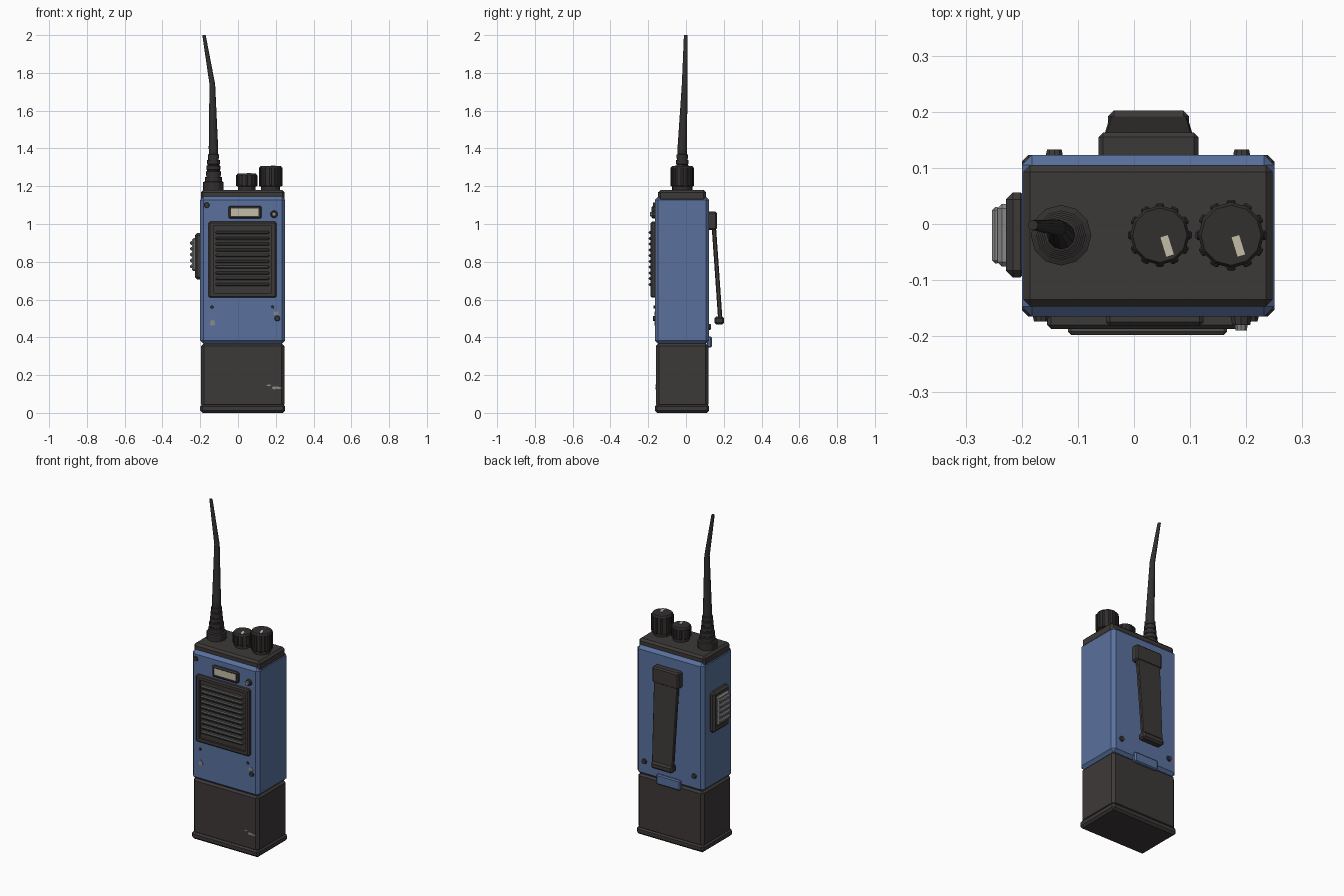
import bpy, bmesh, math, random
from mathutils import Matrix, Vector

old = bpy.data.objects.get("Cube")
if old:
    bpy.data.objects.remove(old)
random.seed(4)


def material(name, r, g, b):
    m = bpy.data.materials.new(name)
    m.use_nodes = True
    m.diffuse_color = (r, g, b, 1)
    bsdf = next(n for n in m.node_tree.nodes if n.type == 'BSDF_PRINCIPLED')
    bsdf.inputs["Base Color"].default_value = (r, g, b, 1)
    bsdf.inputs["Roughness"].default_value = 0.6
    return m


BLUE = material("blue casing", 0.1, 0.165, 0.34)
DARK = material("dark plastic", 0.046, 0.041, 0.039)
RUBBER = material("black rubber", 0.032, 0.029, 0.028)
SLAT = material("slat grey", 0.085, 0.083, 0.082)
GREY = material("worn grey", 0.25, 0.25, 0.25)
CREAM = material("cream", 0.55, 0.51, 0.39)


def finish(name, bm, mat):
    bmesh.ops.recalc_face_normals(bm, faces=bm.faces)
    mesh = bpy.data.meshes.new(name)
    bm.to_mesh(mesh)
    bm.free()
    mesh.materials.append(mat)
    ob = bpy.data.objects.new(name, mesh)
    bpy.context.collection.objects.link(ob)
    return ob


def box_mesh(x, y, z, bevel=0.0):
    """Chamfered box from (low, high) ranges."""
    bm = bmesh.new()
    bmesh.ops.create_cube(bm, size=1)
    for v in bm.verts:
        v.co = Vector([(a + b) / 2 + c * (b - a) for (a, b), c in zip((x, y, z), v.co)])
    if bevel:
        bmesh.ops.bevel(bm, geom=bm.edges[:], offset=bevel, segments=1, affect='EDGES')
    return bm


def box(name, x, y, z, mat, bevel=0.0):
    return finish(name, box_mesh(x, y, z, bevel), mat)


def recessed_frame(name, x, y, z, border, depth):
    """Chamfered box whose front face is inset and pushed back."""
    bm = box_mesh(x, y, z, 0.007)
    front = min(bm.faces, key=lambda f: f.calc_center_median().y)
    bmesh.ops.inset_individual(bm, faces=[front], thickness=border)
    pit = bmesh.ops.extrude_face_region(bm, geom=[front])["geom"]
    verts = [g for g in pit if isinstance(g, bmesh.types.BMVert)]
    bmesh.ops.translate(bm, verts=verts, vec=(0, depth, 0))
    if front.is_valid:
        bm.faces.remove(front)
    return finish(name, bm, DARK)


def loft(name, rings, mat, sides=12):
    """Tube through (x, y, z, radius) rings, closed at both ends."""
    bm = bmesh.new()
    loops = []
    for x, y, z, r in rings:
        loops.append([bm.verts.new((x + r * math.cos(a), y + r * math.sin(a), z))
                      for a in (math.tau * i / sides for i in range(sides))])
    for lo, hi in zip(loops, loops[1:]):
        for i in range(sides):
            j = (i + 1) % sides
            bm.faces.new((lo[i], lo[j], hi[j], hi[i]))
    bm.faces.new(loops[0])
    bm.faces.new(loops[-1])
    return finish(name, bm, mat)


def stud(name, x, z, r, y0, y1, mat, sides=10):
    """Short round stud along y, narrowed at its outer end y1."""
    bm = bmesh.new()
    bmesh.ops.create_cone(bm, cap_ends=True, segments=sides, radius1=r, radius2=r * 0.8,
                          depth=abs(y1 - y0))
    turn = math.pi / 2 if y1 < y0 else -math.pi / 2
    bm.transform(Matrix.Translation((x, (y0 + y1) / 2, z)) @ Matrix.Rotation(turn, 4, 'X'))
    return finish(name, bm, mat)


def chip(name, x, y, z, w, h):
    """Ragged thin patch of worn paint."""
    bm = bmesh.new()
    pts = []
    for i in range(9):
        a, s = math.tau * i / 9, random.uniform(0.5, 1.0) / 2
        pts.append(bm.verts.new((x + w * s * math.cos(a), y, z + h * s * math.sin(a))))
    face = bm.faces.new(pts)
    top = bmesh.ops.extrude_face_region(bm, geom=[face])["geom"]
    bmesh.ops.translate(bm, verts=[g for g in top if isinstance(g, bmesh.types.BMVert)],
                        vec=(0, -0.003, 0))
    return finish(name, bm, GREY)


# Casing, top cap and battery
box("casing", (-0.2, 0.25), (-0.165, 0.123), (0.365, 1.145), BLUE, 0.018)
box("top_cap", (-0.197, 0.247), (-0.147, 0.105), (1.12, 1.18), DARK, 0.012)
box("battery", (-0.195, 0.245), (-0.159, 0.118), (0.03, 0.37), DARK, 0.015)
box("battery_foot", (-0.2, 0.25), (-0.165, 0.123), (0, 0.045), DARK, 0.012)
box("battery_latch", (-0.055, 0.105), (0.11, 0.137), (0.345, 0.405), BLUE, 0.006)

# Speaker grille
recessed_frame("speaker_frame", (-0.155, 0.203), (-0.187, -0.15), (0.61, 1.013), 0.025, 0.012)
for i in range(10):
    z = 0.68 + i * 0.0305
    box(f"speaker_slat_{i + 1}", (-0.118, 0.166), (-0.198, -0.172), (z - 0.008, z + 0.008),
        SLAT, 0.006)

# Display and indicator lamp
recessed_frame("display_frame", (-0.05, 0.124), (-0.182, -0.15), (1.028, 1.096), 0.007, 0.006)
box("display", (-0.036, 0.108), (-0.179, -0.17), (1.042, 1.082), CREAM)
stud("lamp_bezel", 0.191, 1.052, 0.021, -0.16, -0.18, DARK)
stud("lamp", 0.191, 1.052, 0.013, -0.175, -0.19, GREY)

# Screws and microphone holes
for n, x, z, r in (("upper", -0.166, 1.1, 0.016), ("lower", 0.208, 0.5, 0.016)):
    stud(f"front_screw_{n}", x, z, r, -0.16, -0.174, DARK)
for n, x in (("right", -0.138), ("left", 0.182)):
    stud(f"front_pin_{n}", x, 0.56, 0.009, -0.16, -0.171, DARK)
for n, x in (("right", -0.142), ("left", 0.192)):
    stud(f"back_screw_{n}", x, 0.455, 0.017, 0.118, 0.133, DARK)

# Talk button on the side
box("button_base", (-0.228, -0.19), (-0.095, 0.056), (0.707, 0.952), DARK, 0.012)
box("talk_button", (-0.243, -0.22), (-0.076, 0.036), (0.75, 0.925), GREY, 0.008)
for i in range(5):
    z = 0.776 + i * 0.031
    box(f"button_rib_{i + 1}", (-0.253, -0.238), (-0.07, 0.03), (z - 0.01, z + 0.01), GREY, 0.005)

# Antenna with ribbed boot and bent tip
boot = [(0.054, 1.17), (0.054, 1.222), (0.044, 1.226)]
for i in range(5):
    r, z = 0.044 - i * 0.0035, 1.228 + i * 0.03
    boot += [(r, z), (r, z + 0.02), (r - 0.006, z + 0.022), (r - 0.006, z + 0.028)]
rings = [(-0.13, -0.02, z, r) for r, z in boot]
rings += [(-0.13, -0.02, 1.4, 0.025), (-0.136, -0.007, 1.74, 0.015),
          (-0.18, -0.002, 2.0, 0.009)]
loft("antenna", rings, RUBBER)


# Fluted control knobs with pointer marks
def knob(name, x, y, r, top):
    loft(f"{name}_core", [(x, y, 1.17, r * 0.8), (x, y, 1.198, r * 0.8), (x, y, 1.2, r * 0.93),
                          (x, y, top - 0.008, r * 0.93), (x, y, top, r * 0.85)], RUBBER)
    for i in range(12):
        bm = box_mesh((r * 0.8, r), (-r * 0.13, r * 0.13), (1.2, top - 0.008), 0.003)
        bm.transform(Matrix.Translation((x, y, 0)) @ Matrix.Rotation(math.tau * i / 12, 4, 'Z'))
        finish(f"{name}_rib_{i + 1}", bm, RUBBER)
    bm = box_mesh((-0.007, 0.007), (-0.018, 0.018), (top - 0.002, top + 0.002))
    bm.transform(Matrix.Translation((x + 0.013, y - 0.019, 0)) @ Matrix.Rotation(0.3, 4, 'Z'))
    finish(f"{name}_pointer", bm, CREAM)


knob("volume_knob", 0.173, -0.02, 0.063, 1.308)
knob("channel_knob", 0.046, -0.02, 0.057, 1.268)

# Belt clip: mount, leaning tapered strip, lip
box("clip_mount", (-0.063, 0.115), (0.11, 0.163), (0.968, 1.066), DARK, 0.008)
bm = box_mesh((-0.058, 0.11), (0.135, 0.158), (0.48, 1.0), 0.005)
for v in bm.verts:
    t = (1.0 - v.co.z) / 0.52
    v.co.y += 0.036 * t
    v.co.x = 0.026 + (v.co.x - 0.026) * (0.96 - 0.13 * t)
finish("clip_strip", bm, DARK)
box("clip_lip", (-0.046, 0.098), (0.15, 0.202), (0.468, 0.51), DARK, 0.01)

# Worn paint patches
chip("casing_chip_right", -0.135, -0.164, 0.48, 0.045, 0.04)
chip("casing_chip_left", 0.2, -0.164, 0.53, 0.045, 0.025)
chip("battery_chip_large", 0.205, -0.158, 0.133, 0.06, 0.022)
chip("battery_chip_small", 0.163, -0.158, 0.146, 0.03, 0.012)
